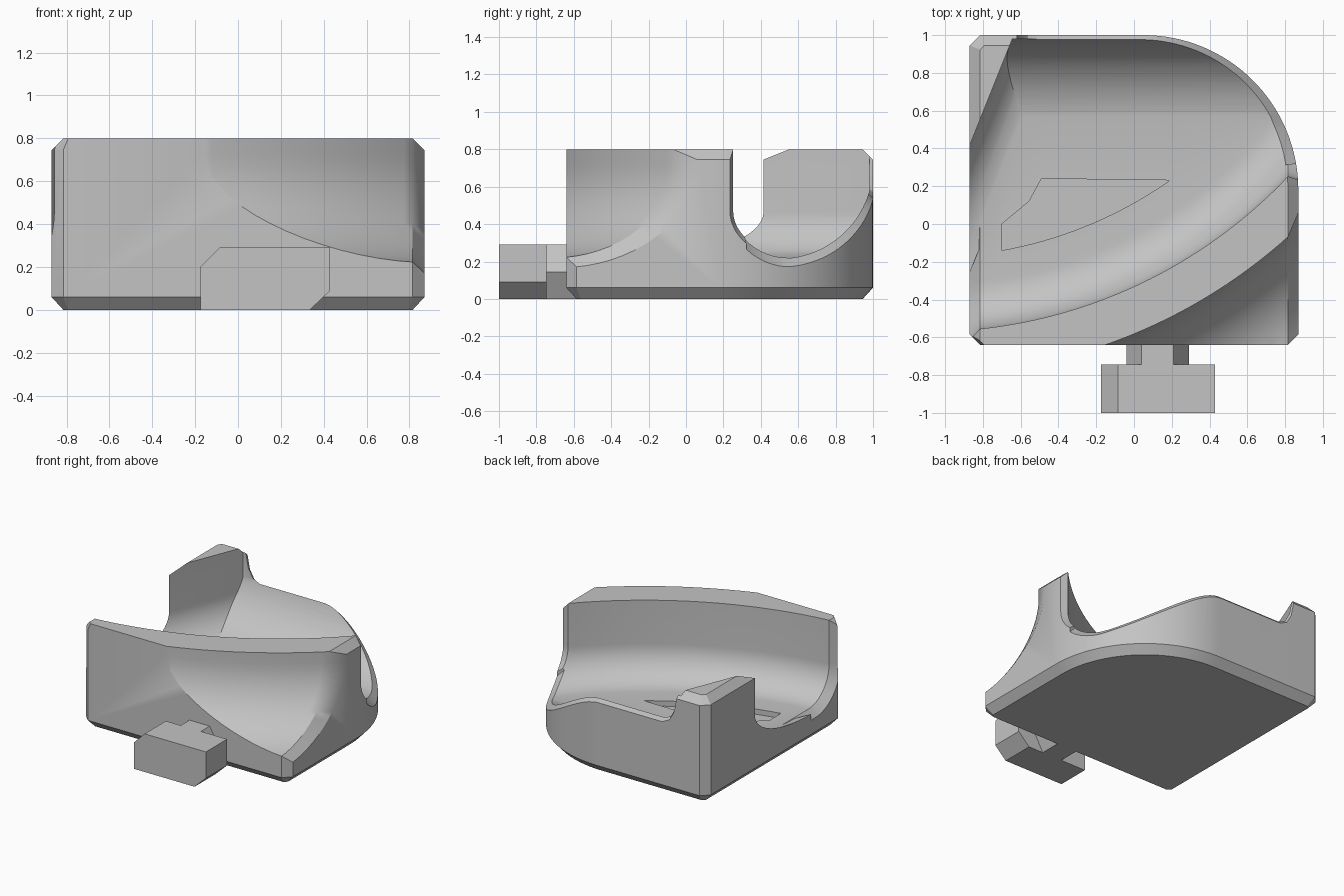
import bpy, bmesh
from math import sin, cos, sqrt, pi, radians
from mathutils import Vector

if "Cube" in bpy.data.objects:
    bpy.data.objects.remove(bpy.data.objects["Cube"])

CX, CY = -1.095, 2.06            # centre of the curved track
FLOOR, TOP = 0.22, 0.9           # track floor, top of the cutters
CHAMFER = 0.055

grey = bpy.data.materials.new("plain_grey")
grey.use_nodes = True
grey.diffuse_color = (0.55, 0.55, 0.55, 1)
grey.node_tree.nodes["Principled BSDF"].inputs["Base Color"].default_value = (0.55, 0.55, 0.55, 1)


def loft(name, sections):
    """Closed solid through equally long rings of points."""
    bm = bmesh.new()
    rings = [[bm.verts.new(p) for p in s] for s in sections]
    n = len(rings[0])
    for a, b in zip(rings, rings[1:]):
        for i in range(n):
            j = (i + 1) % n
            bm.faces.new((a[i], a[j], b[j], b[i]))
    bm.faces.new(rings[0])
    bm.faces.new(rings[-1][::-1])
    bmesh.ops.recalc_face_normals(bm, faces=bm.faces)
    mesh = bpy.data.meshes.new(name)
    bm.to_mesh(mesh)
    bm.free()
    mesh.materials.append(grey)
    ob = bpy.data.objects.new(name, mesh)
    bpy.context.collection.objects.link(ob)
    return ob


def activate(ob):
    bpy.ops.object.select_all(action='DESELECT')
    ob.select_set(True)
    bpy.context.view_layer.objects.active = ob


def boolean(ob, cutter, operation='DIFFERENCE'):
    mod = ob.modifiers.new("cut", 'BOOLEAN')
    mod.operation, mod.object, mod.solver = operation, cutter, 'EXACT'
    activate(ob)
    bpy.ops.object.modifier_apply(modifier=mod.name)
    bpy.data.objects.remove(cutter)


def track_y(r, x):
    return CY - sqrt(r * r - (x - CX) ** 2)


def outline(inset, front):
    """Plan of the tile: chamfered corners and one large round corner."""
    x, y0, y1 = 0.87 - inset, -0.64 + front, 1 - inset
    c = CHAMFER - 0.586 * inset
    pts = [(-x, y1 - c), (-x, y0 + c), (-x + c, y0), (x - c, y0), (x, y0 + c)]
    r = 0.82 - inset
    pts += [(0.05 + r * cos(k * pi / 64), 0.18 + r * sin(k * pi / 64)) for k in range(33)]
    return pts + [(-x + c, y1)]


def channel(name, rc, radius, side, y_far):
    """Curved trough: one filleted wall, flat floor, flared at both ends."""
    stations = [(-0.93, 0.11)] + [(-0.815 + 1.63 * k / 40, 0) for k in range(41)] + [(0.93, 0.11)]
    sections = []
    for x, grow in stations:
        a, zc = radius + grow, FLOOR + radius
        ring = [(x, track_y(rc + side * a, x), TOP)]
        for k in range(17):
            t = k * pi / 32
            ring.append((x, track_y(rc + side * a * cos(t), x), zc - a * sin(t)))
        ring += [(x, y_far, zc - a), (x, y_far, TOP)]
        sections.append(ring)
    return loft(name, sections)


# Tile body
body = loft("tile_body", [[(x, y, z) for x, y in outline(i, f)] for z, i, f in
                          ((0, CHAMFER, CHAMFER), (0.06, 0, 0), (0.745, 0, 0), (0.8, CHAMFER, 0))])

# Bowl: curved trough limited by the back bank and the rear post
bowl = channel("bowl_cutter", 2.38, 0.25, 1, 1.3)
bank = [(-1.3, TOP), (-1.3, 0.1), (0.5, 0.1)]
sweep = radians(73.7)
bank += [(0.5 + 0.5 * sin(sweep * k / 20), 0.715 - 0.5 * cos(sweep * k / 20)) for k in range(21)]
bank.append((0.98, TOP))
boolean(bowl, loft("bank_cutter", [[(x, y, z) for y, z in bank] for x in (-1.3, 1.3)]), 'INTERSECT')

POST = Vector((-0.86, 0.44, 0))
ALONG = Vector((0.371, 0.928, 0))
ACROSS = Vector((0.928, -0.371, 0))
wall = [(0, TOP)]
wall += [(0.25 - 0.25 * cos(k * pi / 32), 0.465 - 0.25 * sin(k * pi / 32)) for k in range(17)]
wall += [(0.25, 0.1), (3, 0.1), (3, TOP)]
boolean(bowl, loft("post_cutter", [[POST + ALONG * t + ACROSS * d + Vector((0, 0, z)) for d, z in wall]
                                   for t in (-1.5, 1.5)]), 'INTERSECT')
boolean(body, bowl)

# Neighbouring trough across the front corner
boolean(body, channel("corner_cutter", 3.36, 0.5, -1, -1.2))


# Chamfered rim around the back and the round corner
def fillet(d, a):
    d = min(max(d, 0), a)
    return FLOOR + a - sqrt(a * a - (a - d) ** 2)


def rim_section(p, out, inset, z):
    inner, outer = p - out * inset, p + out * 0.02
    low = z - inset - 0.02
    return [(inner.x, inner.y, z), (outer.x, outer.y, low), (outer.x, outer.y, TOP), (inner.x, inner.y, TOP)]


rim = []
for k in range(33):
    t = radians(10 + 80 * k / 32)
    out = Vector((cos(t), sin(t)))
    p = Vector((0.05, 0.18)) + out * 0.82
    inset = 0.055 - 0.03 * k / 32
    q = p - out * inset
    z = max(fillet(2.63 - sqrt((q.x - CX) ** 2 + (q.y - CY) ** 2), 0.25), fillet(1 - q.y, 0.5))
    rim.append(rim_section(p, out, inset, z))
last = rim[-1][0][2]
for x, rise in ((-0.5, 0), (-0.56, 0.03), (-0.6, 0.1), (-0.63, 0.25)):
    rim.append(rim_section(Vector((x, 1)), Vector((0, 1)), 0.025, last + rise if rise < 0.2 else 0.82))
boolean(body, loft("rim_cutter", rim))

# Shallow recess in the floor
recess = [(x, track_y(2.235, x)) for x in [-0.7 + 0.89 * k / 16 for k in range(17)]]
recess += [(-0.49, 0.24), (-0.555, 0.12), (-0.7, 0)]
boolean(body, loft("recess_cutter", [[(x, y, z) for x, y in recess] for z in (0.18, 0.3)]))

activate(body)
bpy.ops.object.shade_smooth_by_angle(angle=radians(30))

# Front connector: chamfered head on a hexagonal neck
head = [(-0.175, 0), (0.335, 0), (0.43, 0.09), (0.43, 0.29), (-0.085, 0.29), (-0.175, 0.2)]
neck = [(0.04, 0), (0.21, 0), (0.29, 0.145), (0.21, 0.29), (0.04, 0.29), (-0.04, 0.145)]
loft("connector_head", [[(x, y, z) for x, z in head] for y in (-1, -0.745)])
loft("connector_neck", [[(x, y, z) for x, z in neck] for y in (-0.75, -0.57)])
